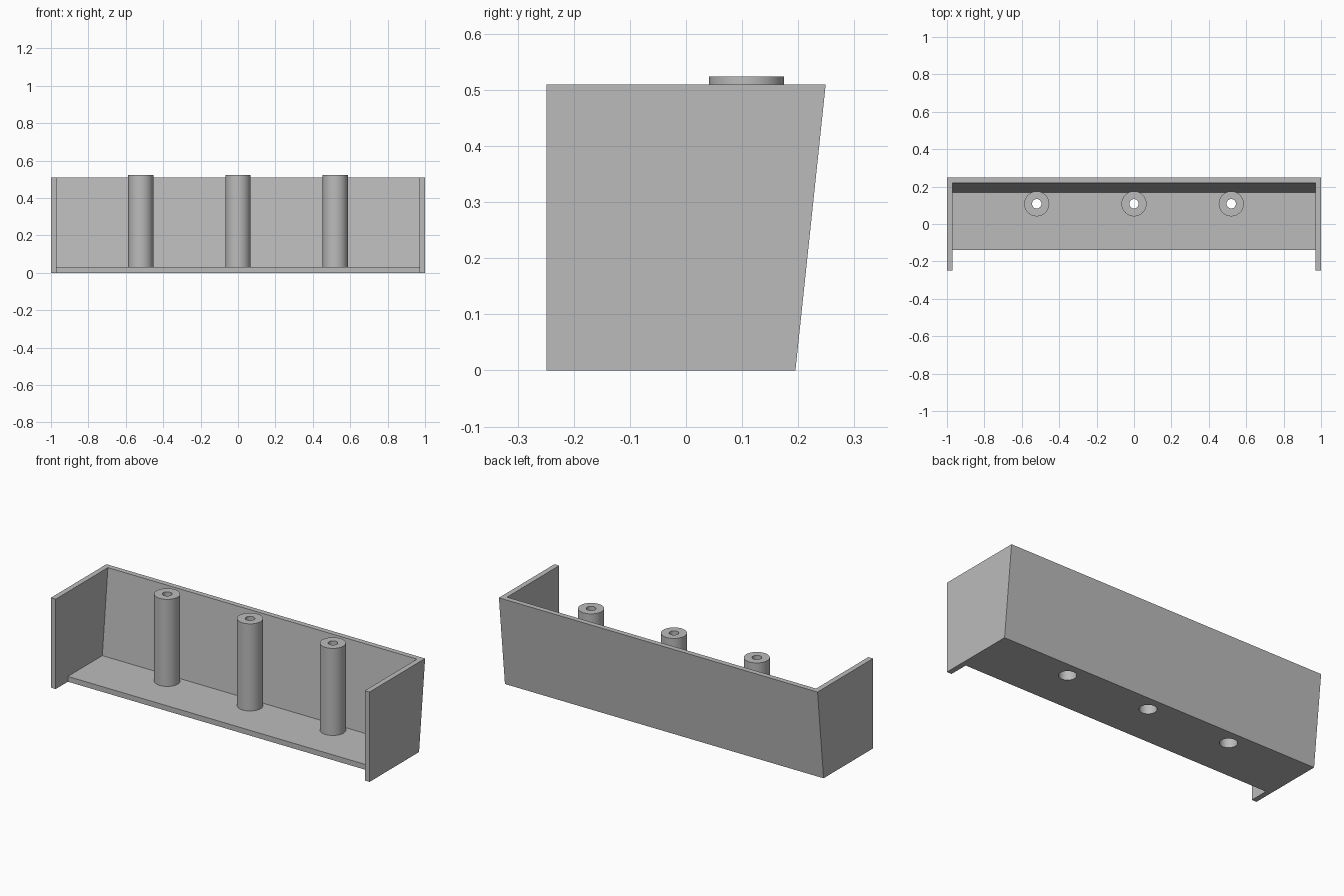
import bpy, bmesh, math

if "Cube" in bpy.data.objects:
    bpy.data.objects.remove(bpy.data.objects["Cube"], do_unlink=True)

grey = bpy.data.materials.new("plain grey")
grey.use_nodes = True
colour = (0.5, 0.5, 0.5, 1)
grey.diffuse_color = colour
grey.node_tree.nodes["Principled BSDF"].inputs["Base Color"].default_value = colour


def add_object(name, bm):
    bmesh.ops.recalc_face_normals(bm, faces=bm.faces[:])
    mesh = bpy.data.meshes.new(name)
    bm.to_mesh(mesh)
    bm.free()
    mesh.materials.append(grey)
    ob = bpy.data.objects.new(name, mesh)
    bpy.context.collection.objects.link(ob)
    return ob


def extrude_x(name, profile, half):
    """Side profile of (y, z) points, extruded across the width."""
    bm = bmesh.new()
    face = bm.faces.new([bm.verts.new((-half, y, z)) for y, z in profile])
    geom = bmesh.ops.extrude_face_region(bm, geom=[face])["geom"]
    verts = [g for g in geom if isinstance(g, bmesh.types.BMVert)]
    bmesh.ops.translate(bm, verts=verts, vec=(2 * half, 0, 0))
    return add_object(name, bm)


def lathe(name, profile, x, y, closed=False, sides=64):
    """Profile of (radius, z) points turned about an upright axis."""
    bm = bmesh.new()
    verts = [bm.verts.new((r, 0, z)) for r, z in profile]
    pairs = list(zip(verts, verts[1:]))
    if closed:
        pairs.append((verts[-1], verts[0]))
    edges = [bm.edges.new(p) for p in pairs]
    bmesh.ops.spin(bm, geom=verts + edges, cent=(0, 0, 0), axis=(0, 0, 1),
                   angle=math.tau, steps=sides)
    bmesh.ops.remove_doubles(bm, verts=bm.verts[:], dist=1e-4)
    bmesh.ops.translate(bm, verts=bm.verts[:], vec=(x, y, 0))
    return add_object(name, bm)


def activate(ob):
    bpy.ops.object.select_all(action='DESELECT')
    ob.select_set(True)
    bpy.context.view_layer.objects.active = ob


def cut(target, cutter):
    mod = target.modifiers.new("cut", 'BOOLEAN')
    mod.operation = 'DIFFERENCE'
    mod.solver = 'EXACT'
    mod.object = cutter
    activate(target)
    bpy.ops.object.modifier_apply(modifier=mod.name)
    bpy.data.objects.remove(cutter, do_unlink=True)


HEIGHT, FLOOR, POST_TOP = 0.51, 0.03, 0.524
POST_Y, POST_R, HOLE_R, BORE_R, BORE_TOP = 0.108, 0.067, 0.025, 0.045, 0.44

# Tray: leaning back wall, two side panels and a floor set back at the front
tray = extrude_x("tray", [(-0.249, 0), (0.195, 0), (0.249, HEIGHT), (-0.249, HEIGHT)], 1)
cut(tray, extrude_x("cavity_cutter", [(-0.4, -0.1), (-0.14, -0.1), (-0.14, FLOOR),
                                      (0.169, FLOOR), (0.24, 0.71), (-0.4, 0.71)], 0.97))

# Hollow screw posts, wide below and narrow at the top
for side, x in (("right", -0.52), ("middle", 0), ("left", 0.52)):
    cut(tray, lathe("hole_cutter", [(0, -0.1), (BORE_R, -0.1), (BORE_R, 0.1), (0, 0.1)], x, POST_Y))
    post = lathe(side + "_post", [(BORE_R, FLOOR), (POST_R, FLOOR), (POST_R, POST_TOP),
                                  (HOLE_R, POST_TOP), (HOLE_R, BORE_TOP), (BORE_R, BORE_TOP)],
                 x, POST_Y, closed=True)
    activate(post)
    bpy.ops.object.shade_smooth_by_angle(angle=math.radians(30))

activate(tray)
bpy.ops.object.shade_smooth_by_angle(angle=math.radians(30))
